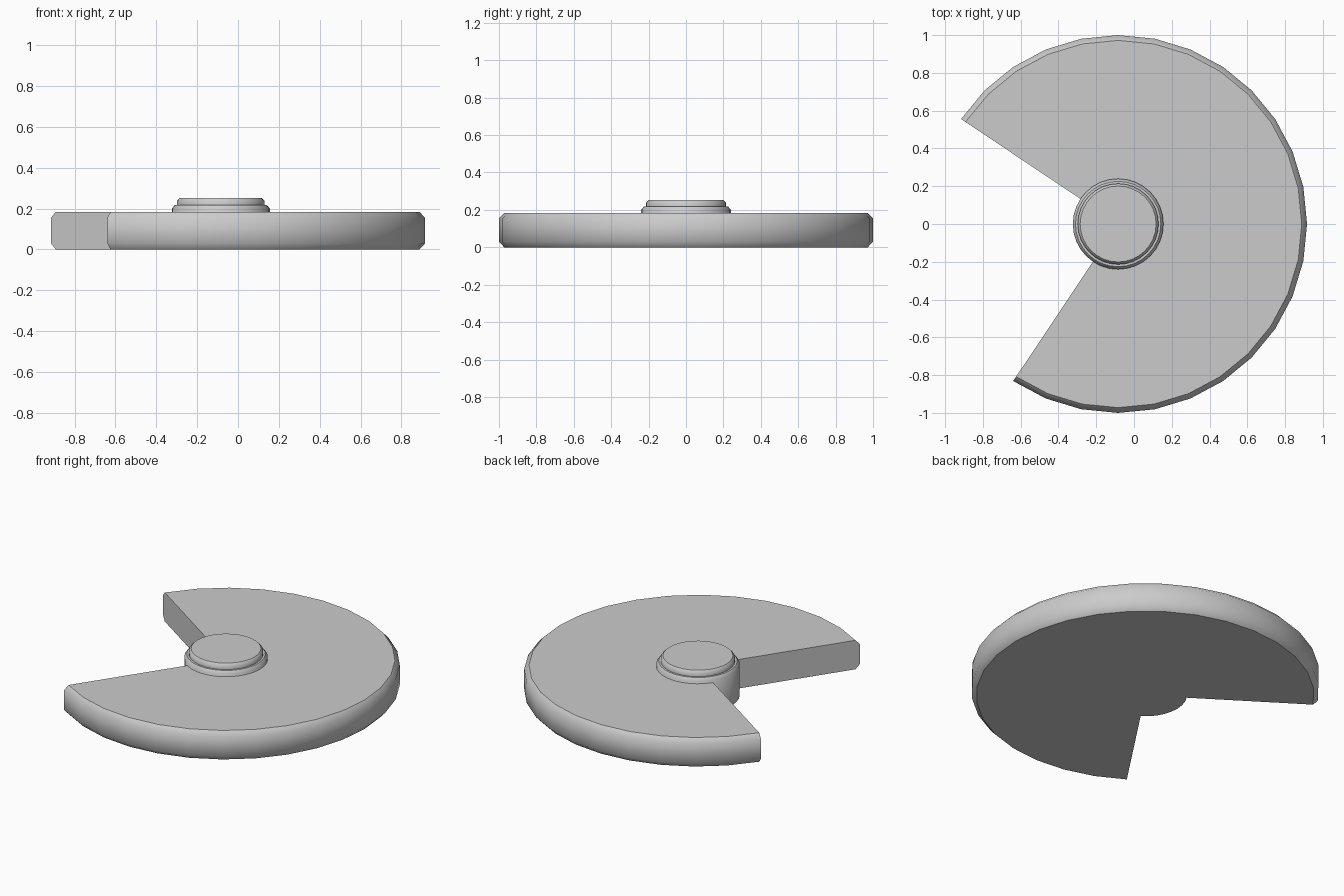
import bpy, bmesh
from math import cos, sin, radians

if "Cube" in bpy.data.objects:
    bpy.data.objects.remove(bpy.data.objects["Cube"])

CX = -0.084          # disc axis, offset so the cut disc is centred on x
STEP = 360 / 32      # 32-sided round parts


def lathe(name, profile, first, last, closed_profile):
    """Turn an (r, z) profile about the axis from step first to step last."""
    bm = bmesh.new()
    full = last - first == 32
    rings = []
    for i in range(first, last + (0 if full else 1)):
        a = radians(i * STEP)
        rings.append([bm.verts.new((CX + r * cos(a), r * sin(a), z)) for r, z in profile])
    n = len(profile)
    pairs = list(zip(rings, rings[1:]))
    if full:
        pairs.append((rings[-1], rings[0]))
    for a, b in pairs:
        for j in range(n if closed_profile else n - 1):
            k = (j + 1) % n
            bm.faces.new((a[j], b[j], b[k], a[k]))
    if full:             # top and bottom caps
        bm.faces.new([r[0] for r in rings])
        bm.faces.new([r[-1] for r in rings])
    else:                # flat cut ends
        bm.faces.new(rings[0])
        bm.faces.new(rings[-1])
    bmesh.ops.recalc_face_normals(bm, faces=bm.faces[:])
    mesh = bpy.data.meshes.new(name)
    bm.to_mesh(mesh)
    bm.free()
    obj = bpy.data.objects.new(name, mesh)
    bpy.context.collection.objects.link(obj)
    bpy.ops.object.select_all(action='DESELECT')
    obj.select_set(True)
    bpy.context.view_layer.objects.active = obj
    bpy.ops.object.shade_smooth_by_angle(angle=radians(45))
    return obj


# Thick disc with bevelled rim and a quarter cut out
lathe("sector_disc",
      [(0.235, 0), (0.972, 0), (1, 0.03), (1, 0.155), (0.972, 0.184), (0.235, 0.184)],
      -11, 13, True)

# Stepped round hub, flush with the underside
lathe("hub",
      [(0.24, 0), (0.24, 0.2), (0.226, 0.217), (0.214, 0.217),
       (0.214, 0.238), (0.201, 0.252)],
      0, 32, False)
